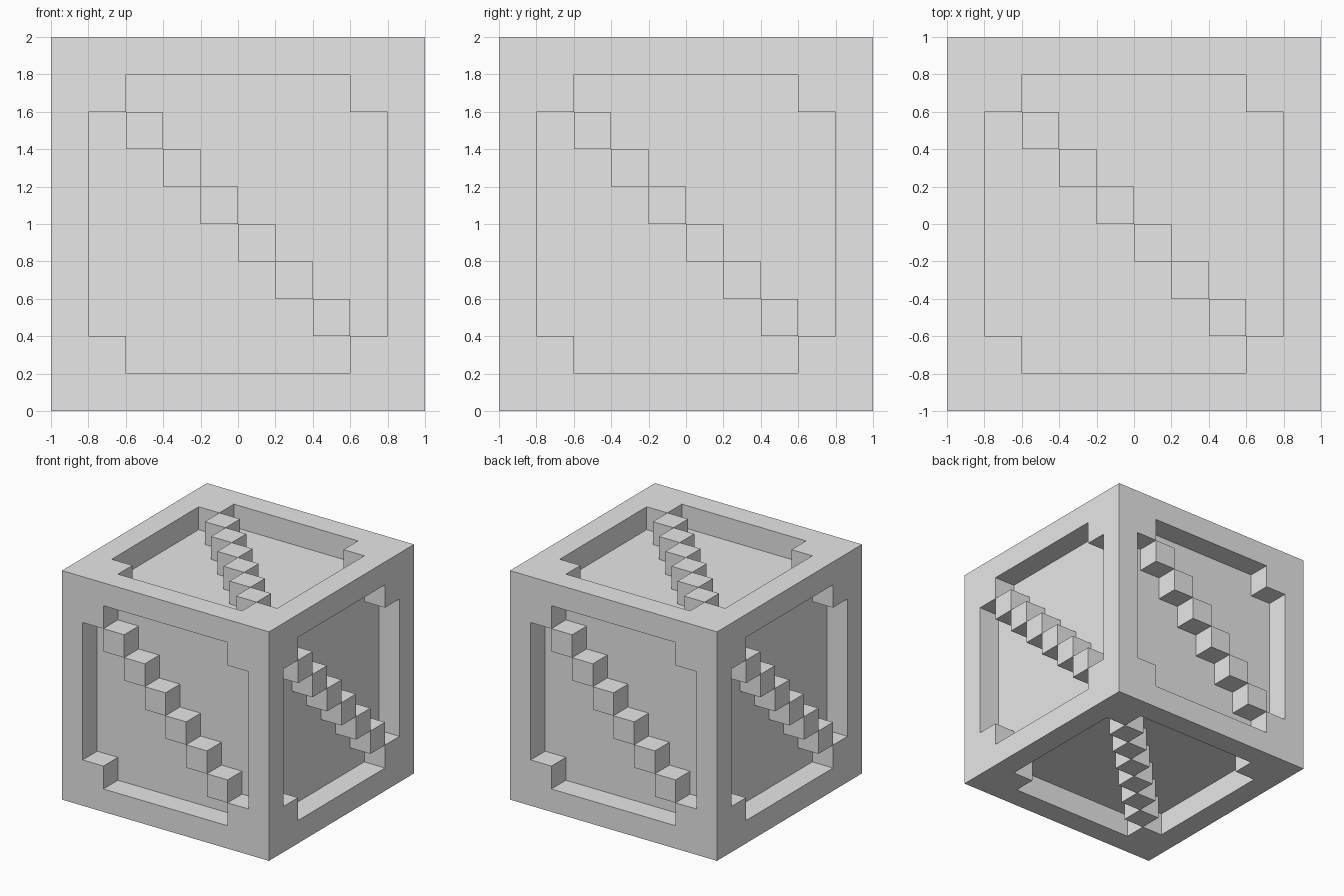
import bpy
import bmesh
from math import pi
from mathutils import Matrix, Vector

default = bpy.data.objects.get("Cube")
if default:
    bpy.data.objects.remove(default, do_unlink=True)

CELLS = 10            # cells along each edge
CELL = 2 / CELLS      # cell size, also the recess depth

grey = bpy.data.materials.new("plain grey")
grey.use_nodes = True
colour = (0.8, 0.8, 0.8, 1)
grey.diffuse_color = colour
grey.node_tree.nodes["Principled BSDF"].inputs["Base Color"].default_value = colour


def is_recessed(col, row):
    """Sunken panel with raised corner cells and a raised diagonal of blocks."""
    last = CELLS - 1
    inside = 0 < col < last and 0 < row < last
    on_diagonal = col + row == last
    corner = col in (1, last - 1) and row in (1, last - 1)
    return inside and not on_diagonal and not corner


# Solid block divided into cells
bm = bmesh.new()
bmesh.ops.create_cube(bm, size=2)
bmesh.ops.subdivide_edges(bm, edges=bm.edges[:], cuts=CELLS - 1, use_grid_fill=True)

# Front pattern turned onto the four walls, the top and the bottom
turns = [Matrix.Rotation(k * pi / 2, 3, 'Z') for k in range(4)]
turns += [Matrix.Rotation(a, 3, 'X') for a in (-pi / 2, pi / 2)]

for turn in turns:
    outward = turn @ Vector((0, -1, 0))
    panel = []
    for face in bm.faces:
        centre = face.calc_center_median()
        if centre.dot(outward) < 0.99:
            continue
        local = turn.inverted() @ centre
        if is_recessed(int((local.x + 1) / CELL), int((local.z + 1) / CELL)):
            panel.append(face)

    # Sink the panel cells by one cell
    made = bmesh.ops.extrude_face_region(bm, geom=panel)["geom"]
    sunk = [v for v in made if isinstance(v, bmesh.types.BMVert)]
    bmesh.ops.translate(bm, verts=sunk, vec=-outward * CELL)
    leftover = [f for f in panel if f.is_valid and f.calc_center_median().dot(outward) > 0.99]
    if leftover:
        bmesh.ops.delete(bm, geom=leftover, context='FACES')

bmesh.ops.translate(bm, verts=bm.verts[:], vec=(0, 0, 1))

mesh = bpy.data.meshes.new("recessed_block")
bm.to_mesh(mesh)
bm.free()
mesh.materials.append(grey)
block = bpy.data.objects.new("recessed_block", mesh)
bpy.context.collection.objects.link(block)
